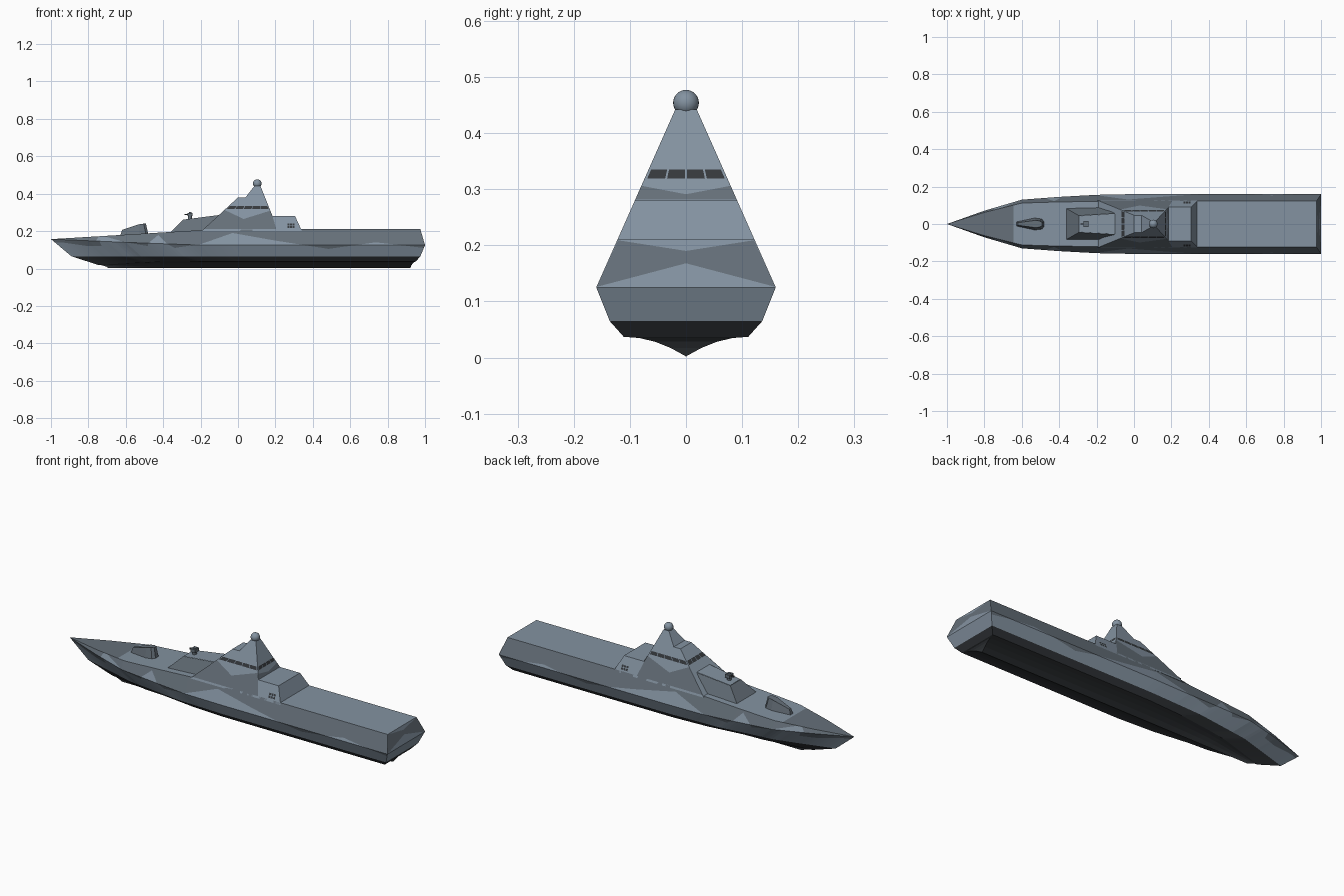
import bpy, bmesh, math
from mathutils import Vector

if "Cube" in bpy.data.objects:
    bpy.data.objects.remove(bpy.data.objects["Cube"])


def material(name, rgb):
    m = bpy.data.materials.new(name)
    m.diffuse_color = (*rgb, 1)
    m.use_nodes = True
    m.node_tree.nodes["Principled BSDF"].inputs["Base Color"].default_value = m.diffuse_color
    return m


LIGHT = material("light_grey", (0.23, 0.29, 0.355))
DARK = material("dark_grey", (0.13, 0.16, 0.19))
BLACK = material("near_black", (0.035, 0.04, 0.045))


def lerp(table, x):
    """Piecewise linear lookup."""
    if x <= table[0][0]:
        return table[0][1]
    for (a, p), (b, q) in zip(table, table[1:]):
        if x <= b:
            return p + (q - p) * (x - a) / (b - a)
    return table[-1][1]


def finish(name, bm, mats):
    bmesh.ops.remove_doubles(bm, verts=bm.verts, dist=1e-5)
    bmesh.ops.dissolve_degenerate(bm, edges=bm.edges, dist=1e-6)
    me = bpy.data.meshes.new(name)
    bm.to_mesh(me)
    bm.free()
    for m in mats:
        me.materials.append(m)
    ob = bpy.data.objects.new(name, me)
    bpy.context.collection.objects.link(ob)
    return ob


def loft(name, rings, mat):
    """Closed solid through rings of equal point count."""
    bm = bmesh.new()
    vs = [[bm.verts.new(p) for p in r] for r in rings]
    n = len(rings[0])
    for a, b in zip(vs, vs[1:]):
        for i in range(n):
            j = (i + 1) % n
            bm.faces.new((a[i], a[j], b[j], b[i]))
    bm.faces.new(vs[0])
    bm.faces.new(vs[-1])
    bmesh.ops.recalc_face_normals(bm, faces=bm.faces)
    return finish(name, bm, [mat])


def plates(name, polys, mat):
    """Thin surface panels, facing away from the ship."""
    bm = bmesh.new()
    for poly in polys:
        f = bm.faces.new([bm.verts.new(p) for p in poly])
        f.normal_update()
        if f.normal.dot(f.calc_center_median() - Vector((0.1, 0, 0.22))) < 0:
            f.normal_flip()
    return finish(name, bm, [mat])


# Hull: half section rows swept from bow to stern, then mirrored
KNUCKLE = [(-1, 0), (-.8, .071), (-.6, .13), (-.4, .145), (-.2, .156), (0, .16), (1, .16)]
KNUCKLE_Z = [(-1, .157), (-.6, .14), (-.2, .125), (1, .125)]
BOOT = [(-.89, 0), (-.6, .085), (-.3, .125), (0, .136), (1, .136)]
CHINE = [(-.75, 0), (-.5, .062), (-.2, .1), (0, .111), (1, .111)]
DECK_Z = [(-1, .157), (-.2, .205), (.1, .21), (1, .21)]
CAMO = [(-.96, .14), (-.84, .12), (-.76, .12), (-.74, .18), (-.6, .14), (-.5, .12),
        (-.42, .18), (-.36, .11), (-.2, .13), (-.02, .19), (.2, .15), (.48, .105),
        (.74, .14), (1, .11)]
TUMBLE = .444


def deck_point(x):
    z = lerp(DECK_Z, x)
    return Vector((x, lerp(KNUCKLE, x) - TUMBLE * (z - lerp(KNUCKLE_Z, x)), z))


def station(t):
    def at(a, b):
        return a + (b - a) * t
    xk, xb, xc = at(-1, 1), at(-.89, .975), at(-.75, .95)
    keel = Vector((at(-.69, .92), 0, 0.002))
    chine = Vector((xc, lerp(CHINE, xc), lerp([(-.75, .02), (-.4, .037)], xc)))
    boot = Vector((xb, lerp(BOOT, xb), .065))
    knuckle = Vector((xk, lerp(KNUCKLE, xk), lerp(KNUCKLE_Z, xk)))
    deck = deck_point(at(-1, .975))

    def arch(f):
        p = keel.lerp(chine, f)
        p.z = keel.z + (chine.z - keel.z) * (1 - (1 - f) ** 2)
        return p

    def camo(a, b):
        h = b.z - a.z
        f = (lerp(CAMO, xk) - a.z) / h if h > 1e-6 else 0
        return a.lerp(b, min(1, max(0, f)))
    return [keel, arch(.25), arch(.5), arch(.75), chine, boot, camo(boot, knuckle), knuckle,
            camo(knuckle, deck), deck, Vector((deck.x, 0, deck.z))]


bm = bmesh.new()
N = 100
rows = [[bm.verts.new(p) for p in station(i / N)] for i in range(N + 1)]
ROW_MAT = [2, 2, 2, 2, 2, 0, 1, 0, 1, 0]
for i in range(N):
    for k in range(10):
        f = bm.faces.new((rows[i][k], rows[i + 1][k], rows[i + 1][k + 1], rows[i][k + 1]))
        f.material_index = ROW_MAT[k]
        if k == 9 and i < 18:
            f.material_index = 1
# stern panels
end = rows[-1]
mid = [bm.verts.new((v.co.x, 0, v.co.z)) for v in end]
for k in range(10):
    f = bm.faces.new((end[k], mid[k], mid[k + 1], end[k + 1]))
    f.material_index = 2 if k < 5 else 0
bmesh.ops.mirror(bm, geom=bm.verts[:] + bm.edges[:] + bm.faces[:], axis='Y', merge_dist=1e-5)
bmesh.ops.remove_doubles(bm, verts=bm.verts, dist=1e-5)
bmesh.ops.recalc_face_normals(bm, faces=bm.faces)
finish("hull", bm, [LIGHT, DARK, BLACK])


# Superstructure and mast, flush with the sloping hull sides
def half_width(z):
    return .16 - TUMBLE * (z - .125)


PROFILE = [(-.195, .2), (0, .38), (.04, .38), (.088, .442), (.12, .442),
           (.185, .28), (.305, .28), (.342, .2)]
loft("superstructure", [[(x, s * half_width(z), z) for x, z in PROFILE] for s in (-1, 1)], LIGHT)


def on_sides(poly):
    return [[(x, s * (half_width(z) + .0012), z) for x, z in poly] for s in (-1, 1)]


def x_front(z):
    return -.195 + (z - .2) * .195 / .18 - .0015


def x_back(z):
    return .185 - (z - .28) * .065 / .162 + .0015


# Camouflage panels on the tower and stern
camo = on_sides([(-.185, .21), (-.072, .313), (.03, .265), (.172, .309), (.184, .281),
                 (.205, .21)])
for s in (-1, 1):
    camo.append([(x_back(z), y * s, z) for y, z in
                 ((0, .282), (.09, .282), (.079, .306), (0, .291))])
    camo.append([(1.001 - .025 * (z - .125) / .085, y * s, z) for y, z in
                 ((0, .168), (.159, .126), (.121, .209), (0, .19))])
plates("camouflage_panels", camo, DARK)

# Bridge windows all round
Z0, Z1 = .319, .335
panes = []
for k in range(5):
    def side_x(f, z):
        return x_front(z) + .006 + (x_back(z) - x_front(z) - .012) * f
    a, b = k / 5 + .008, (k + 1) / 5 - .008
    panes += on_sides([(side_x(a, Z0), Z0), (side_x(b, Z0), Z0),
                       (side_x(b, Z1), Z1), (side_x(a, Z1), Z1)])
for k in range(4):
    a, b = k / 2 - 1 + .025, (k + 1) / 2 - 1 - .025
    for xf in (x_front, x_back):
        panes.append([(xf(z), f * (half_width(z) - .003), z)
                      for f, z in ((a, Z0), (b, Z0), (b, Z1), (a, Z1))])
plates("bridge_windows", panes, BLACK)

# Side vents
vents = []
for i in range(3):
    for j in range(2):
        x, z = .264 + i * .014, .217 + j * .013
        vents += on_sides([(x, z), (x + .011, z), (x + .011, z + .01), (x, z + .01)])
plates("side_vents", vents, BLACK)

# Radar ball
bpy.ops.mesh.primitive_uv_sphere_add(segments=24, ring_count=14, radius=.023,
                                     location=(.103, 0, .454))
dome = bpy.context.object
dome.name = "radar_ball"
dome.data.materials.append(LIGHT)
bpy.ops.object.shade_smooth_by_angle()

# Raised block in front of the bridge
loft("forward_block", [
    [(-.365, -.085, .19), (-.365, .085, .19), (-.05, .1, .19), (-.05, -.1, .19)],
    [(-.295, -.045, .26), (-.295, .045, .26), (-.05, .06, .291), (-.05, -.06, .291)]], DARK)
loft("forward_block_roof", [
    [(-.293, -.044, .258), (-.293, .044, .258), (-.06, .058, .289), (-.06, -.058, .289)],
    [(-.293, -.043, .2615), (-.293, .043, .2615), (-.06, .057, .291), (-.06, -.057, .291)]],
    LIGHT)

# Faceted deck gun housing
OUT = [(-.63, -.012), (-.53, -.035), (-.49, -.03), (-.478, -.014),
       (-.478, .014), (-.49, .03), (-.53, .035), (-.63, .012)]
TOP = [(-.62, -.007, .206), (-.53, -.019, .236), (-.505, -.017, .24), (-.492, -.009, .24)]
TOP += [(x, -y, z) for x, y, z in reversed(TOP)]
loft("gun_housing", [[(x, y, .174) for x, y in OUT], TOP], DARK)

# Small weapon mount on the forward block
bpy.ops.mesh.primitive_cylinder_add(vertices=12, radius=.011, depth=.024, location=(-.257, 0, .273))
bpy.context.object.name = "mount_base"
bpy.context.object.data.materials.append(DARK)
for name, loc, size in (("mount_body", (-.257, 0, .289), (.028, .034, .018)),
                        ("mount_sensor", (-.255, 0, .298), (.014, .014, .006)),
                        ("mount_barrel", (-.276, 0, .289), (.02, .008, .007))):
    bpy.ops.mesh.primitive_cube_add(size=1, location=loc)
    ob = bpy.context.object
    ob.name = name
    ob.scale = size
    ob.data.materials.append(BLACK if name == "mount_barrel" else DARK)
